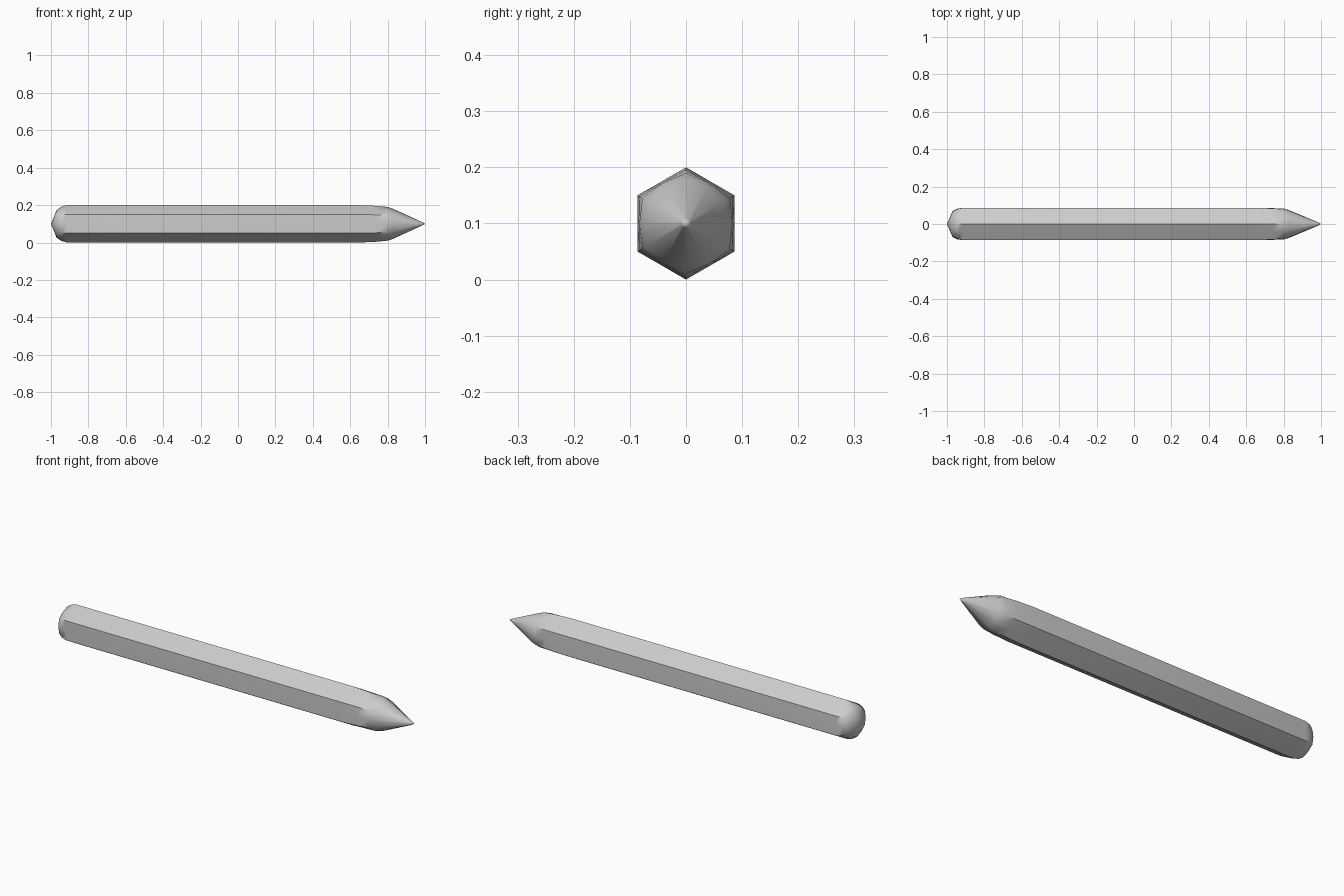
import bpy, bmesh, math

if "Cube" in bpy.data.objects:
    bpy.data.objects.remove(bpy.data.objects["Cube"])

# rings along the shaft: x, radius at hexagon corners, radius at flat centres
FLAT = 0.1 * math.cos(math.pi / 6)
RINGS = [
    (-0.97, 0.074, 0.070),
    (-0.945, 0.091, 0.082),
    (-0.915, 0.1, FLAT),
    (0.65, 0.1, FLAT),
    (0.74, 0.096, 0.0845),
    (0.80, 0.090, 0.083),
    (0.83, 0.080, 0.074),
    (0.985, 0.009, 0.009),
]
SIDES = 12

bm = bmesh.new()
loops = []
for x, corner, flat in RINGS:
    loop = []
    for i in range(SIDES):
        a = 2 * math.pi * i / SIDES
        r = flat if i % 2 else corner
        loop.append(bm.verts.new((x, r * math.sin(a), 0.1 + r * math.cos(a))))
    loops.append(loop)

# side walls
for a, b in zip(loops, loops[1:]):
    for i in range(SIDES):
        j = (i + 1) % SIDES
        bm.faces.new((a[i], a[j], b[j], b[i]))

# rounded butt and sharpened tip
for loop, x in ((loops[0], -1.0), (loops[-1], 1.0)):
    apex = bm.verts.new((x, 0, 0.1))
    for i in range(SIDES):
        bm.faces.new((loop[i], loop[(i + 1) % SIDES], apex))

bmesh.ops.recalc_face_normals(bm, faces=bm.faces)
mesh = bpy.data.meshes.new("pencil")
bm.to_mesh(mesh)
bm.free()
pencil = bpy.data.objects.new("pencil", mesh)
bpy.context.collection.objects.link(pencil)
bpy.context.view_layer.objects.active = pencil
pencil.select_set(True)
bpy.ops.object.shade_smooth_by_angle(angle=math.radians(50))
